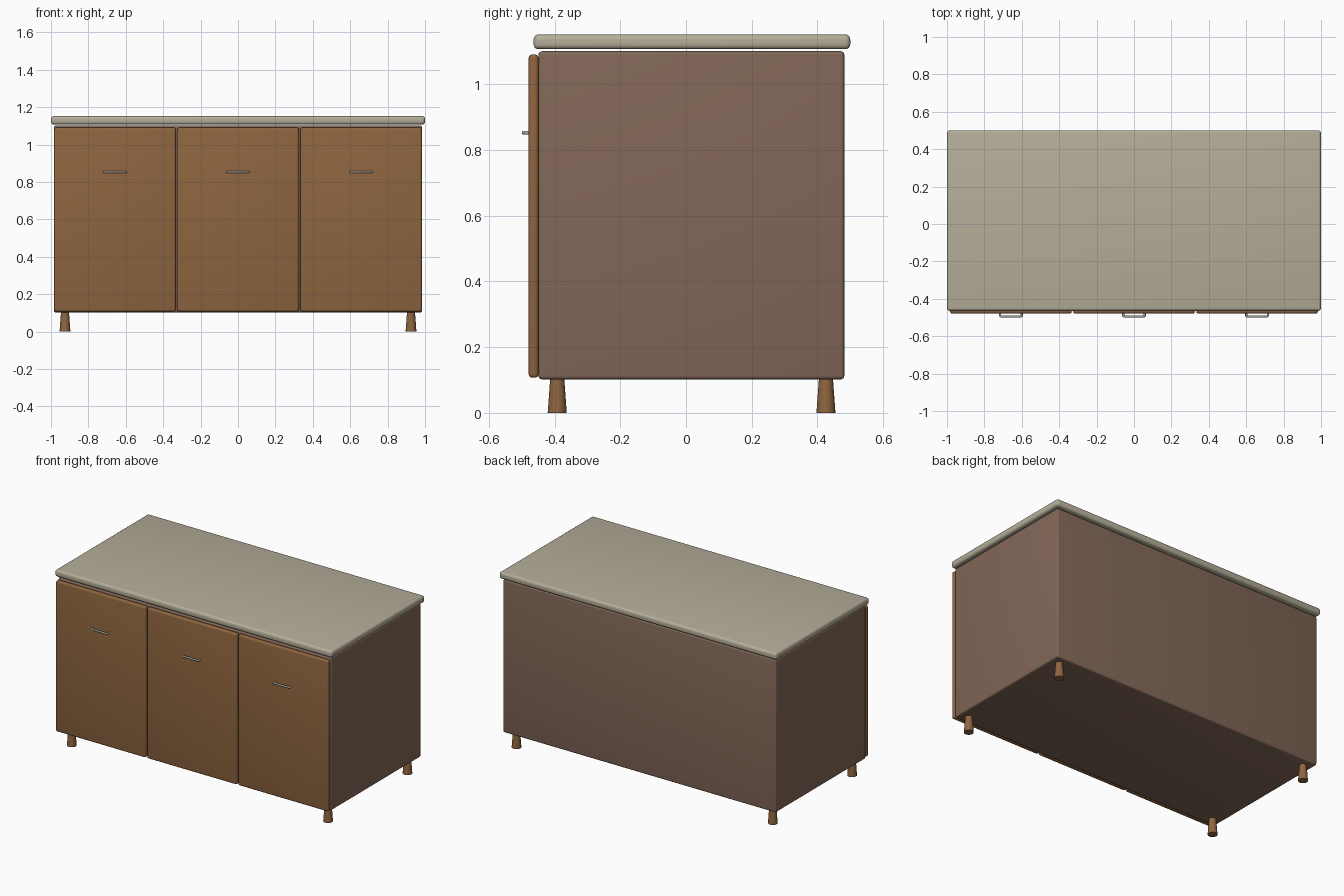
import bpy, math
from mathutils import Vector

cube = bpy.data.objects.get("Cube")
if cube:
    bpy.data.objects.remove(cube, do_unlink=True)


def make_material(name, rgb):
    mat = bpy.data.materials.new(name)
    mat.use_nodes = True
    color = (*rgb, 1.0)
    mat.diffuse_color = color
    mat.node_tree.nodes["Principled BSDF"].inputs["Base Color"].default_value = color
    return mat


wood = make_material("warm wood", (0.27, 0.13, 0.05))
carcass = make_material("dull brown", (0.225, 0.137, 0.097))
stone = make_material("pale stone", (0.46, 0.42, 0.32))
metal = make_material("handle metal", (0.46, 0.42, 0.34))


def rounded_box(name, low, high, radius, mat):
    low, high = Vector(low), Vector(high)
    bpy.ops.mesh.primitive_cube_add(size=1, location=(low + high) / 2)
    obj = bpy.context.object
    obj.name = name
    obj.scale = high - low
    bpy.ops.object.transform_apply(location=False, rotation=False, scale=True)
    bevel = obj.modifiers.new("rounded edges", 'BEVEL')
    bevel.width = radius
    bevel.segments = 4
    bpy.ops.object.shade_smooth()
    obj.data.materials.append(mat)
    return obj


def leg(name, x, y):
    bpy.ops.mesh.primitive_cone_add(vertices=24, radius1=0.029, radius2=0.021,
                                    depth=0.11, location=(x, y, 0.055))
    obj = bpy.context.object
    obj.name = name
    bpy.ops.object.shade_smooth_by_angle(angle=math.radians(40))
    obj.data.materials.append(wood)


def handle(name, x, z):
    # Bent rod: two posts into the door, joined by a bar with softened corners
    half, back, front, corner = 0.058, -0.472, -0.494, 0.006
    right = [(half, back), (half, front + corner),
             (half - corner * 0.3, front + corner * 0.3), (half - corner, front)]
    path = right + [(-px, py) for px, py in reversed(right)]
    curve = bpy.data.curves.new(name, 'CURVE')
    curve.dimensions = '3D'
    curve.bevel_depth = 0.006
    curve.bevel_resolution = 3
    curve.use_fill_caps = True
    spline = curve.splines.new('POLY')
    spline.points.add(len(path) - 1)
    for point, (px, py) in zip(spline.points, path):
        point.co = (px, py, 0, 1)
    obj = bpy.data.objects.new(name, curve)
    bpy.context.collection.objects.link(obj)
    obj.location = (x, 0, z)
    curve.materials.append(metal)
    bpy.ops.object.select_all(action='DESELECT')
    obj.select_set(True)
    bpy.context.view_layer.objects.active = obj
    bpy.ops.object.convert(target='MESH')
    bpy.ops.object.shade_smooth_by_angle(angle=math.radians(50))


# Cabinet body and worktop
rounded_box("cabinet_body", (-0.985, -0.449, 0.102), (0.985, 0.482, 1.101), 0.011, carcass)
rounded_box("worktop", (-1, -0.464, 1.107), (1, 0.5, 1.152), 0.015, stone)

# Doors with handles
for side, x in (("right", -0.658), ("middle", 0), ("left", 0.658)):
    rounded_box(side + "_door", (x - 0.325, -0.479, 0.107),
                (x + 0.325, -0.449, 1.091), 0.011, wood)
    handle(side + "_handle", x, 0.853)

# Tapered feet
for end, y in (("front", -0.392), ("back", 0.426)):
    for side, x in (("right", -0.925), ("left", 0.925)):
        leg(f"{end}_{side}_leg", x, y)
